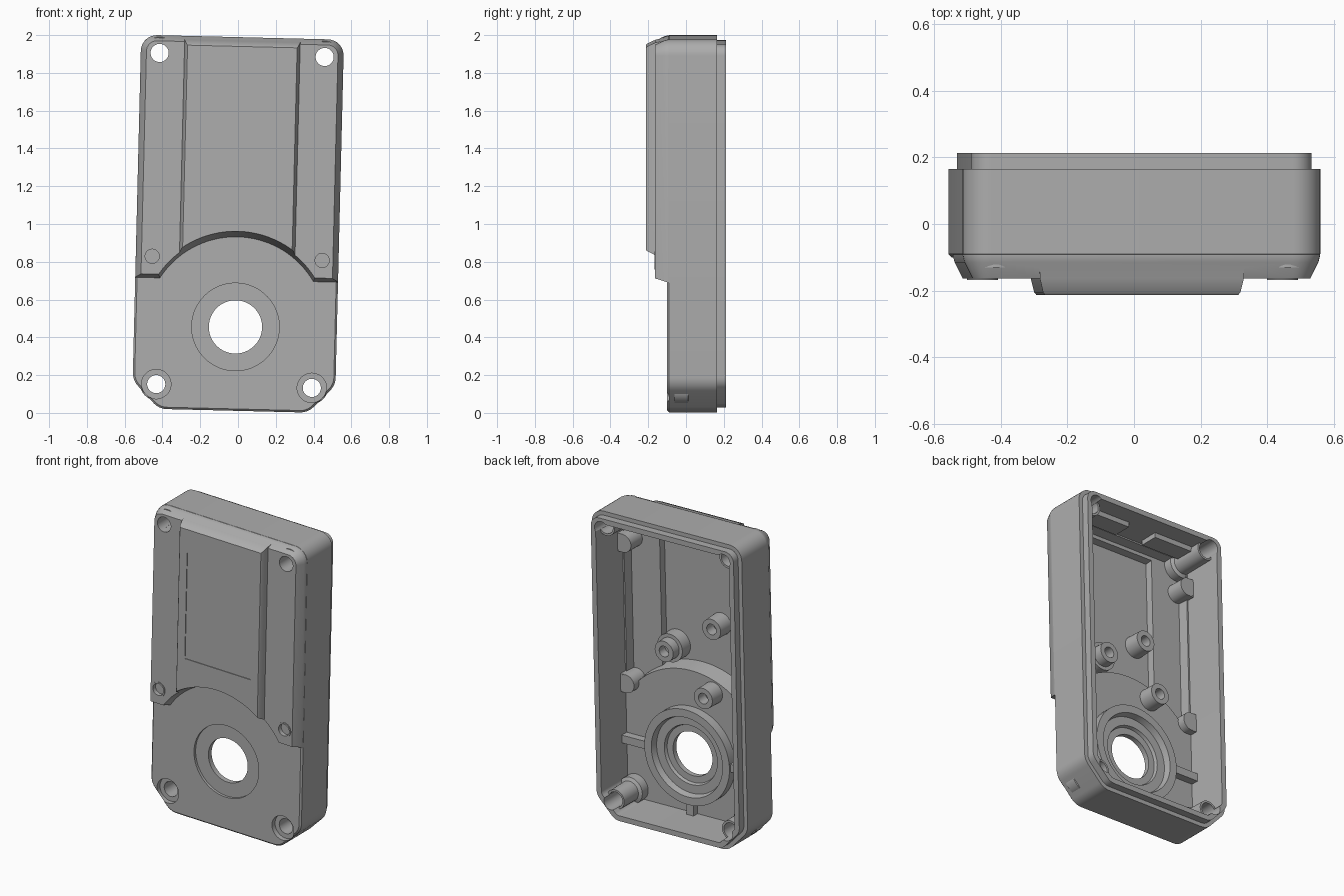
import bpy, bmesh, math
from mathutils import Vector

if "Cube" in bpy.data.objects:
    bpy.data.objects.remove(bpy.data.objects["Cube"], do_unlink=True)

TILT = 0.0245            # the whole housing leans slightly
HW, HH = 0.537, 0.989    # half width and half height
HUB = (0.0, -0.545)
TOP_HOLE, LOW_HOLE, SMALL = (0.437, 0.895), (0.412, -0.858), (0.45, -0.182)

grey = bpy.data.materials.new("cast_grey")
grey.use_nodes = True
colour = (0.42, 0.42, 0.42, 1)
grey.diffuse_color = colour
grey.node_tree.nodes["Principled BSDF"].inputs["Base Color"].default_value = colour


def place(u, w, y):
    c, s = math.cos(TILT), math.sin(TILT)
    return Vector((u * c + w * s, y, 1 + w * c - u * s))


def finish(name, bm):
    bmesh.ops.remove_doubles(bm, verts=bm.verts, dist=1e-6)
    bmesh.ops.recalc_face_normals(bm, faces=bm.faces)
    mesh = bpy.data.meshes.new(name)
    bm.to_mesh(mesh)
    bm.free()
    mesh.materials.append(grey)
    ob = bpy.data.objects.new(name, mesh)
    bpy.context.collection.objects.link(ob)
    return ob


def loft(name, sections):
    """Solid through (depth, outline) sections."""
    bm = bmesh.new()
    rings = [[bm.verts.new(place(u, w, y)) for u, w in pts] for y, pts in sections]
    for a, b in zip(rings, rings[1:]):
        for i in range(len(a)):
            j = (i + 1) % len(a)
            bm.faces.new((a[i], a[j], b[j], b[i]))
    bm.faces.new(rings[0])
    bm.faces.new(rings[-1])
    return finish(name, bm)


def lathe(name, centre, profile, n=48):
    """Closed (radius, depth) profile turned about a front-to-back axis."""
    bm = bmesh.new()
    rings = []
    for i in range(n):
        a = 2 * math.pi * i / n
        rings.append([bm.verts.new(place(centre[0] + r * math.cos(a),
                                         centre[1] + r * math.sin(a), y)) for r, y in profile])
    for i in range(n):
        a, b = rings[i], rings[(i + 1) % n]
        for k in range(len(profile)):
            m = (k + 1) % len(profile)
            if profile[k][0] or profile[m][0]:
                bm.faces.new((a[k], a[m], b[m], b[k]))
    bmesh.ops.dissolve_degenerate(bm, edges=bm.edges, dist=1e-6)
    return finish(name, bm)


def circle(centre, r, n=64):
    return [(centre[0] + r * math.cos(2 * math.pi * i / n),
             centre[1] + r * math.sin(2 * math.pi * i / n)) for i in range(n)]


def rect(u0, u1, w0, w1):
    return [(u0, w0), (u1, w0), (u1, w1), (u0, w1)]


def outline(d):
    """Housing outline moved inward by d: round top corners, cut bottom corners."""
    half = []
    for cu, cw, r, a0, a1 in ((0.352, 0.1 - HH, 0.1, -90, -45),
                              (HW - 0.1, -0.80, 0.1, -45, 0),
                              (HW - 0.085, HH - 0.085, 0.085, 0, 90)):
        for i in range(9):
            a = math.radians(a0 + (a1 - a0) * i / 8)
            half.append((cu + (r - d) * math.cos(a), cw + (r - d) * math.sin(a)))
    return half + [(-u, w) for u, w in reversed(half)]


def combine(target, tool, operation):
    mod = target.modifiers.new(operation, "BOOLEAN")
    mod.operation, mod.solver, mod.object = operation, "EXACT", tool
    bpy.context.view_layer.objects.active = target
    bpy.ops.object.modifier_apply(modifier=mod.name)
    bpy.data.objects.remove(tool, do_unlink=True)


def cut(target, tool):
    combine(target, tool, "DIFFERENCE")


def cut_lower_area(target, grow, y0, y1):
    """Clear the round hub area and everything below the step."""
    cut(target, loft("arc_cutter", [(y0, circle(HUB, 0.473 + grow, 96)),
                                    (y1, circle(HUB, 0.511 + grow, 96))]))
    cut(target, loft("step_cutter", [(y0, rect(-1, 1, -2, -0.30 + grow)),
                                     (y1, rect(-1, 1, -2, -0.255 + grow))]))


# Raised upper front with its central panel
upper = loft("upper_front", [(0.05, outline(0.005)), (-0.095, outline(0.001)),
                             (-0.115, outline(0.006)), (-0.163, outline(0.03))])
combine(upper, loft("panel", [(0.03, rect(-0.308, 0.308, -0.6, 0.982)),
                              (-0.10, rect(-0.308, 0.308, -0.6, 0.982)),
                              (-0.163, rect(-0.306, 0.306, -0.6, 0.968)),
                              (-0.205, rect(-0.296, 0.296, -0.6, 0.948)),
                              (-0.2125, rect(-0.29, 0.29, -0.6, 0.94))]), "UNION")
cut_lower_area(upper, 0, -0.085, -0.23)

# Main shell and rear lip
shell = loft("housing_shell", [(-0.10, outline(0.01)), (-0.09, outline(0)), (0.165, outline(0))])
combine(shell, loft("rear_lip", [(0.08, outline(0.026)), (0.2125, outline(0.026))]), "UNION")
combine(shell, upper, "UNION")

# Hollow interior that follows the front
cut(shell, loft("cavity", [(-0.05, outline(0.065)), (0.3, outline(0.058))]))
hollow = loft("upper_cavity", [(-0.115, outline(0.08)), (0.02, outline(0.068))])
combine(hollow, loft("panel_cavity", [(-0.163, rect(-0.25, 0.25, -0.6, 0.88)),
                                      (0.01, rect(-0.255, 0.255, -0.6, 0.90))]), "UNION")
cut_lower_area(hollow, 0.045, 0.08, -0.2)
cut(shell, hollow)

# Holes, counterbores and shallow front recesses
cut(shell, loft("hub_hole", [(-0.3, circle(HUB, 0.141)), (0.3, circle(HUB, 0.141))]))
cut(shell, loft("hub_recess", [(-0.3, circle(HUB, 0.232)), (-0.083, circle(HUB, 0.232))]))
cut(shell, loft("label_recess", [(-0.3, rect(-0.235, 0.235, 0.10, 0.79)),
                                 (-0.208, rect(-0.235, 0.235, 0.10, 0.79))]))
for side in (-1, 1):
    for (u, w), r, y1 in ((TOP_HOLE, 0.048, 0.3), (LOW_HOLE, 0.048, 0.3),
                          (LOW_HOLE, 0.078, -0.068), (SMALL, 0.038, -0.14)):
        c = (side * u, w)
        cut(shell, loft("hole_cutter", [(-0.3, circle(c, r, 40)), (y1, circle(c, r, 40))]))

# Hub ring with stepped seat and three ribs
parts = [shell]
parts.append(lathe("hub_ring", HUB, [(0.305, -0.06), (0.305, 0.01), (0.255, 0.01),
                                     (0.245, -0.03), (0.19, -0.03), (0.18, -0.06)], 64))
parts.append(loft("rib_bottom", [(-0.06, rect(-0.025, 0.025, -0.93, -0.835)),
                                 (-0.01, rect(-0.025, 0.025, -0.93, -0.835))]))
for side, label in ((1, "left"), (-1, "right")):
    def mirrored(u0, u1, w0, w1):
        return rect(side * u0, side * u1, w0, w1)

    parts.append(loft("rib_" + label, [(-0.06, mirrored(0.29, 0.485, -0.57, -0.52)),
                                       (0.0, mirrored(0.29, 0.485, -0.57, -0.52))]))
    # Corner screw posts, with a wider foot
    for (u, w), spot, y0 in ((TOP_HOLE, "top", -0.13), (LOW_HOLE, "bottom", -0.06)):
        parts.append(lathe(f"screw_post_{spot}_{label}", (side * u, w),
                           [(0.0485, y0), (0.085, y0), (0.085, y0 + 0.07),
                            (0.064, y0 + 0.08), (0.062, 0.162), (0.0485, 0.162)]))
    # Side pegs joined to the walls
    for w, spot in ((0.722, "upper"), (SMALL[1], "lower")):
        c = (side * 0.435, w)
        parts.append(lathe(f"side_peg_{spot}_{label}", c,
                           [(0, -0.125), (0.06, -0.125), (0.058, 0.0), (0, 0.0)]))
        parts.append(loft(f"peg_web_{spot}_{label}",
                          [(-0.125, mirrored(0.435, 0.50, w - 0.058, w + 0.058)),
                           (-0.001, mirrored(0.435, 0.50, w - 0.058, w + 0.058))]))
    # Small raised collars on the front, and a ledge inside the top wall
    parts.append(lathe("front_collar_" + label, (side * SMALL[0], SMALL[1]),
                       [(0.0375, -0.15), (0.047, -0.15), (0.047, -0.168), (0.0375, -0.168)]))
    parts.append(loft("top_ledge_" + label, [(-0.02, mirrored(0.1, 0.38, 0.895, 0.94)),
                                             (0.10, mirrored(0.1, 0.38, 0.895, 0.94))]))

# Blind bosses on the inner floor
for name, c, base, top in (("boss_right", (-0.147, 0.286), -0.17, -0.06),
                           ("boss_left", (0.17, 0.083), -0.17, -0.02),
                           ("boss_low", (-0.155, -0.115), -0.09, 0.05)):
    parts.append(lathe(name, c, [(0, base), (0.07, base), (0.066, top), (0.034, top),
                                 (0.034, top - 0.07), (0, top - 0.07)]))
parts.append(lathe("boss_left_foot", (0.17, 0.083),
                   [(0, -0.17), (0.09, -0.17), (0.09, -0.08), (0, -0.08)]))

# Smooth round faces, keep edges sharp
for ob in parts:
    bpy.ops.object.select_all(action="DESELECT")
    ob.select_set(True)
    bpy.context.view_layer.objects.active = ob
    bpy.ops.object.shade_smooth_by_angle(angle=math.radians(30))
